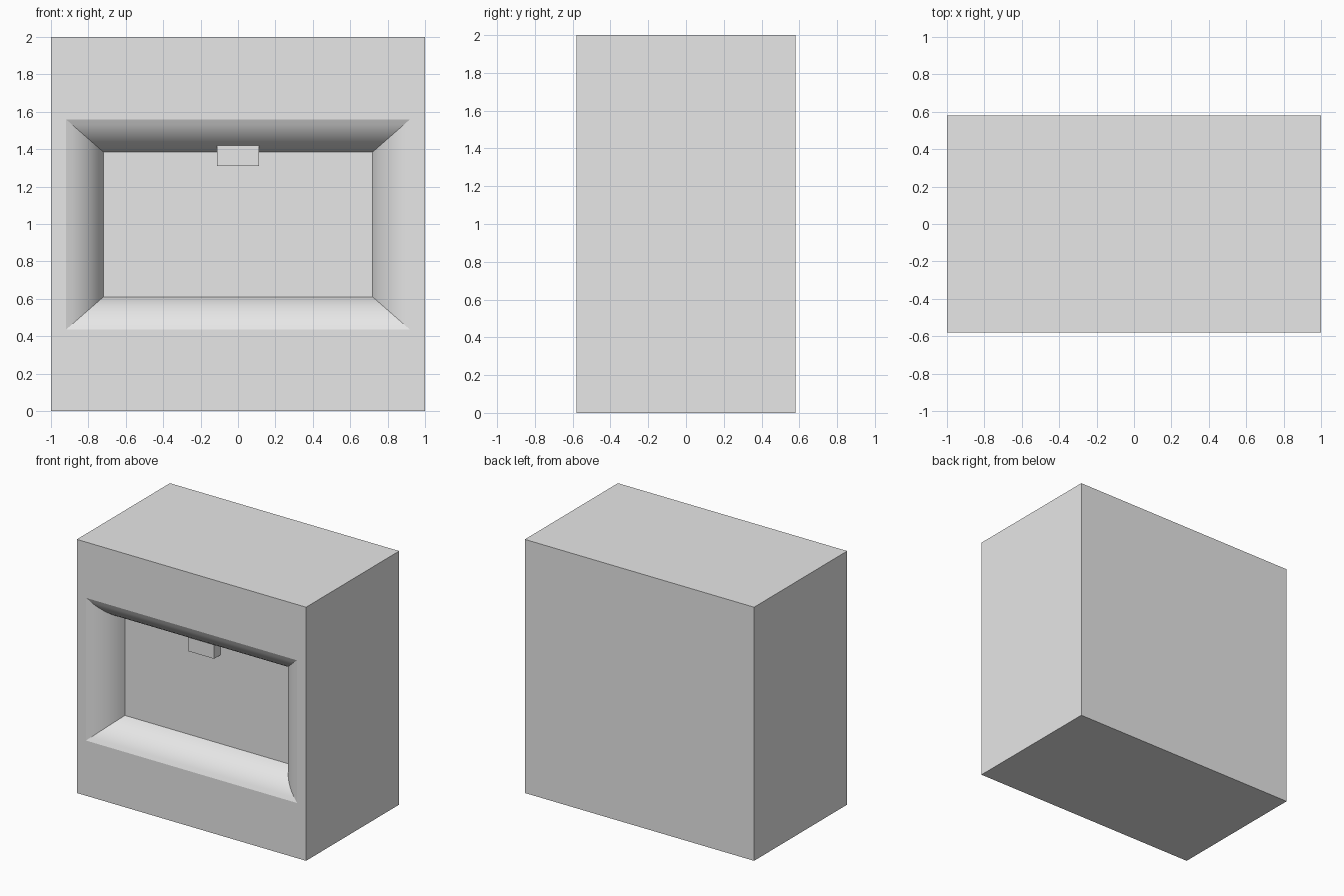
import bpy
import bmesh
from math import sin, cos, radians

cube = bpy.data.objects.get("Cube")
if cube:
    bpy.data.objects.remove(cube, do_unlink=True)

# Single plain grey
grey = bpy.data.materials.new("light grey")
grey.use_nodes = True
colour = (0.8, 0.8, 0.8, 1)
grey.diffuse_color = colour
grey.node_tree.nodes["Principled BSDF"].inputs["Base Color"].default_value = colour

FRONT, BACK = -0.58, 0.58
DEPTH = 0.2          # recess depth
STEPS = 8            # segments across the curved surround
START, END = radians(18), radians(72)


def loft(name, rings):
    """Join rectangles (half width, bottom, top, y) and cap both ends."""
    bm = bmesh.new()
    loops = [[bm.verts.new((sx * w, y, z))
              for sx, z in ((-1, lo), (1, lo), (1, hi), (-1, hi))]
             for w, lo, hi, y in rings]
    for a, b in zip(loops, loops[1:]):
        for i in range(4):
            j = (i + 1) % 4
            bm.faces.new((a[i], a[j], b[j], b[i]))
    bm.faces.new(loops[0])
    bm.faces.new(loops[-1])
    bmesh.ops.recalc_face_normals(bm, faces=bm.faces)
    mesh = bpy.data.meshes.new(name)
    bm.to_mesh(mesh)
    bm.free()
    mesh.materials.append(grey)
    obj = bpy.data.objects.new(name, mesh)
    bpy.context.collection.objects.link(obj)
    return obj


# Cabinet: outer block, then a convex surround curving into the recess
rings = [(1, 0, 2, BACK), (1, 0, 2, FRONT)]
for i in range(STEPS + 1):
    angle = START + (END - START) * i / STEPS
    inward = (sin(angle) - sin(START)) / (sin(END) - sin(START))
    sunk = (cos(START) - cos(angle)) / (cos(START) - cos(END))
    rings.append((0.92 - 0.2 * inward, 0.435 + 0.175 * inward,
                  1.56 - 0.175 * inward, FRONT + DEPTH * sunk))
cabinet = loft("cabinet", rings)

# Small block on the recess back, under the top edge
loft("recess_block", [(0.113, 1.31, 1.434, FRONT + DEPTH + 0.02),
                      (0.113, 1.31, 1.434, FRONT + 0.12)])

# Smooth the curved surround, keep mitres and rim crisp
bpy.ops.object.select_all(action='DESELECT')
cabinet.select_set(True)
bpy.context.view_layer.objects.active = cabinet
bpy.ops.object.shade_smooth_by_angle(angle=radians(12))
